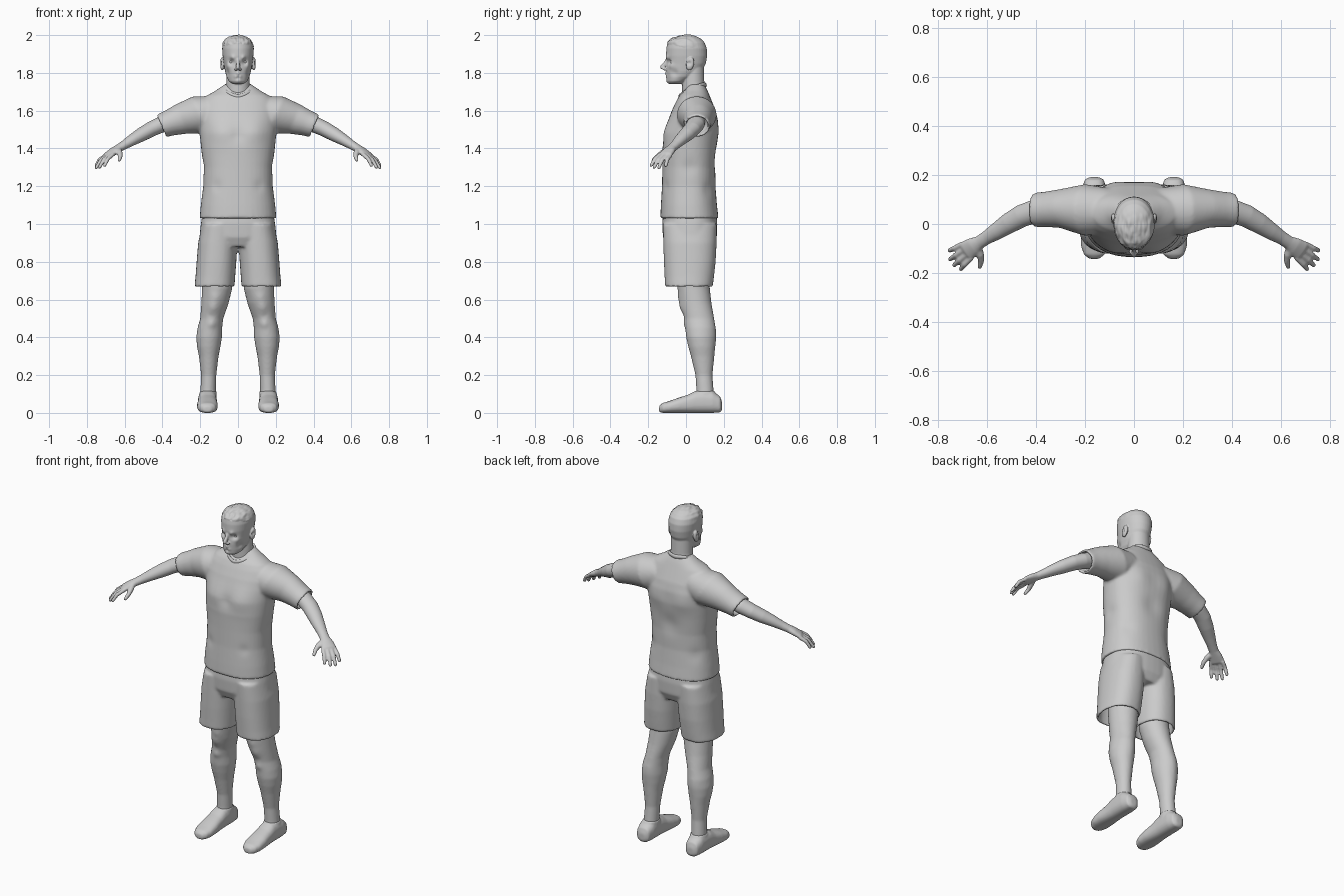
import bpy, bmesh, math
from mathutils import Vector, Matrix, noise


def tube(bm, rings, ref=(0, 1, 0), axis=None, n=2.0, seg=40):
    """Closed loft through rings (centre, a, b); fixed axis or path tangent."""
    ref, loops = Vector(ref), []
    pts = [Vector(r[0]) for r in rings]
    for i, (_, a, b) in enumerate(rings):
        t = Vector(axis) if axis else pts[min(i + 1, len(pts) - 1)] - pts[max(i - 1, 0)]
        t.normalize()
        u = ref.cross(t).normalized()
        v = t.cross(u)
        loop = []
        for k in range(seg):
            c, s = math.cos(2 * math.pi * k / seg), math.sin(2 * math.pi * k / seg)
            x = a * math.copysign(abs(c) ** (2 / n), c)
            y = b * math.copysign(abs(s) ** (2 / n), s)
            loop.append(bm.verts.new(pts[i] + u * x + v * y))
        loops.append(loop)
    for p, q in zip(loops, loops[1:]):
        for k in range(seg):
            bm.faces.new((p[k], p[(k + 1) % seg], q[(k + 1) % seg], q[k]))
    bm.faces.new(loops[0][::-1])
    bm.faces.new(loops[-1])


def stack(bm, rows, cx=0, n=2.0):
    """Vertical loft; rows are (z, half width, front y, back y[, centre x])."""
    rings = [((r[4] if len(r) > 4 else cx, (r[2] + r[3]) / 2, r[0]), r[1], (r[3] - r[2]) / 2) for r in rows]
    tube(bm, rings, axis=(0, 0, 1), n=n)


def ball(bm, c, r, tilt=0):
    m = Matrix.Translation(c) @ Matrix.Rotation(tilt, 4, 'X') @ Matrix.Diagonal((*r, 1))
    bmesh.ops.create_uvsphere(bm, u_segments=24, v_segments=16, radius=1, matrix=m)


def make(name, bm, voxel=None, smooth=5, mirror=True):
    """Mirror the parts, fuse them into one skin and relax it."""
    if mirror:
        d = bmesh.ops.duplicate(bm, geom=bm.verts[:] + bm.edges[:] + bm.faces[:])['geom']
        for v in d:
            if isinstance(v, bmesh.types.BMVert):
                v.co.x *= -1
    bmesh.ops.recalc_face_normals(bm, faces=bm.faces[:])
    me = bpy.data.meshes.new(name)
    bm.to_mesh(me)
    bm.free()
    ob = bpy.data.objects.new(name, me)
    bpy.context.collection.objects.link(ob)
    if voxel:
        m = ob.modifiers.new("fuse", 'REMESH')
        m.mode, m.voxel_size = 'VOXEL', voxel
        m = ob.modifiers.new("relax", 'SMOOTH')
        m.factor, m.iterations = 0.5, smooth
        dg = bpy.context.evaluated_depsgraph_get()
        ob.data = bpy.data.meshes.new_from_object(ob.evaluated_get(dg))
        ob.modifiers.clear()
    ob.data.shade_smooth()
    return ob


def sculpt(ob, dabs):
    """Soft pushes (centre, radius, offset), repeated on the other side."""
    for c, r, d in dabs:
        for s in ((1, -1) if c[0] else (1,)):
            p, o = Vector((c[0] * s, c[1], c[2])), Vector((d[0] * s, d[1], d[2]))
            for v in ob.data.vertices:
                q = (v.co - p).length_squared / (r * r)
                if q < 6:
                    v.co += o * math.exp(-q)


# shirt: torso plus hollow-ended sleeves
bm = bmesh.new()
stack(bm, [(1.03, .203, -.136, .172), (1.1, .197, -.133, .164), (1.2, .184, -.127, .156),
           (1.3, .184, -.125, .157), (1.4, .195, -.124, .164), (1.48, .203, -.113, .17),
           (1.55, .21, -.092, .168), (1.6, .208, -.075, .157), (1.65, .19, -.052, .137),
           (1.68, .165, -.035, .125), (1.705, .12, -.012, .115), (1.74, .07, .01, .098)], n=2.3)
tube(bm, [((.1, .055, 1.6), .09, .085), ((.2, .057, 1.578), .105, .105), ((.3, .063, 1.555), .079, .083),
          ((.36, .06, 1.535), .072, .07), ((.407, .057, 1.519), .07, .064),
          ((.407, .057, 1.519), .058, .052), ((.36, .06, 1.537), .056, .05)],
     ref=(0, 0, 1), axis=(.92, 0, -.39))
shirt = make("shirt", bm, .008, 6)
sculpt(shirt, [((.09, -.1, 1.49), .07, (0, -.012, 0)), ((0, -.12, 1.47), .035, (0, .006, 0)),
               ((0, .17, 1.35), .06, (0, -.01, 0)), ((.09, .165, 1.5), .06, (0, .008, 0)),
               ((.12, -.12, 1.2), .03, (0, .006, 0)), ((.15, .12, 1.18), .04, (0, -.006, 0)),
               ((.2, .02, 1.3), .04, (-.006, 0, 0))])

# collar band, higher at the back
bm = bmesh.new()
ringpts = []
for k in range(48):
    a = 2 * math.pi * k / 48
    ringpts.append(Vector((.075 * math.cos(a), .035 + .068 * math.sin(a),
                           1.705 + .03 * math.sin(a) + .012 * abs(math.cos(a)))))
loops = []
for p in ringpts:
    out = Vector((p.x, p.y - .035, 0)).normalized()
    loops.append([bm.verts.new(p + out * .007 * math.cos(b) + Vector((0, 0, .012 * math.sin(b))))
                  for b in [math.pi / 4 * j for j in range(8)]])
for i in range(48):
    for j in range(8):
        p, q = loops[i], loops[(i + 1) % 48]
        bm.faces.new((p[j], q[j], q[(j + 1) % 8], p[(j + 1) % 8]))
make("collar", bm, mirror=False)

# shorts: pelvis and two hollow legs
bm = bmesh.new()
stack(bm, [(1.07, .185, -.12, .16), (1.0, .197, -.126, .166), (.93, .204, -.122, .163),
           (.88, .17, -.1, .14)], n=2.4)
stack(bm, [(1.0, .09, -.122, .162, .1), (.9, .104, -.12, .162, .107), (.8, .105, -.117, .157, .114),
           (.72, .105, -.113, .148, .12), (.665, .106, -.111, .141, .125),
           (.665, .093, -.098, .128, .125), (.83, .09, -.1, .138, .113)], n=2.3)
make("shorts", bm, .008, 5)

# legs
bm = bmesh.new()
stack(bm, [(.86, .08, -.06, .12, .112), (.66, .08, -.045, .126, .11), (.58, .072, -.03, .135, .122),
           (.5, .061, -.01, .149, .139), (.45, .065, -.004, .155, .149), (.4, .068, .001, .155, .153),
           (.35, .062, .012, .154, .155), (.3, .052, .026, .15, .155), (.2, .04, .05, .14, .155),
           (.12, .041, .055, .146, .158), (.05, .042, .05, .15, .16)])
legs = make("legs", bm, .007, 5)
sculpt(legs, [((.13, -.02, .56), .03, (0, -.008, 0)), ((.12, -.03, .61), .03, (0, -.006, 0)),
              ((.14, 0, .52), .015, (0, .005, 0)), ((.14, 0, .47), .02, (0, -.006, 0)),
              ((.15, .15, .41), .05, (0, .005, 0))])

# shoes with a cuff around the ankle
bm = bmesh.new()
shoe = [(.191, .02, .036, .022), (.18, .04, .045, .043), (.14, .049, .058, .058), (.09, .05, .06, .06),
        (.05, .05, .058, .058), (.01, .051, .048, .048), (-.04, .055, .04, .04), (-.09, .054, .031, .031),
        (-.125, .042, .026, .026), (-.142, .02, .02, .016)]
tube(bm, [((.162, y, z), a, b) for y, a, z, b in shoe], ref=(0, 0, 1), axis=(0, -1, 0), n=2.5)
stack(bm, [(.07, .047, .035, .162, .159), (.1, .046, .042, .158, .159), (.115, .044, .05, .154, .158)])
make("shoes", bm, .006, 4)

# arms with palm, fingers and thumb
bm = bmesh.new()
up = (0, 0, 1)
tube(bm, [((.32, .06, 1.56), .046, .046), ((.41, .05, 1.525), .048, .043), ((.46, .032, 1.502), .046, .04),
          ((.51, .003, 1.474), .042, .037), ((.56, -.03, 1.445), .035, .03), ((.6, -.055, 1.42), .028, .024),
          ((.63, -.075, 1.402), .027, .021), ((.655, -.091, 1.387), .037, .02),
          ((.683, -.11, 1.367), .043, .016), ((.69, -.115, 1.361), .038, .011)], ref=up)
fingers = [((.662, -.137, 1.368), (.71, -.188, 1.305)), ((.676, -.119, 1.369), (.738, -.172, 1.295)),
           ((.689, -.101, 1.368), (.755, -.147, 1.292)), ((.7, -.082, 1.364), (.757, -.11, 1.303))]
for root, tip in fingers:
    r, t = Vector(root), Vector(tip)
    mid = r.lerp(t, .5) + Vector((.004, -.003, .008))
    tube(bm, [(r, .011, .011), (mid, .011, .0105), (r.lerp(t, .92), .0095, .009), (t, .005, .005)],
         ref=up, seg=16)
tube(bm, [((.635, -.088, 1.397), .014, .014), ((.627, -.125, 1.378), .016, .015),
          ((.623, -.152, 1.358), .012, .012), ((.629, -.176, 1.337), .009, .009),
          ((.631, -.181, 1.333), .005, .005)], ref=up, seg=16)
make("arms", bm, .005, 3)

# head: skull, neck, nose and ears
bm = bmesh.new()
stack(bm, [(1.742, .03, -.09, -.02), (1.755, .048, -.099, 0), (1.78, .061, -.102, .05),
           (1.81, .069, -.104, .085), (1.85, .075, -.102, .105), (1.89, .081, -.106, .112),
           (1.93, .084, -.104, .11), (1.96, .078, -.098, .099), (1.98, .063, -.08, .08),
           (1.993, .04, -.05, .055), (2.0, .015, -.012, .03)], n=2.1)
stack(bm, [(1.64, .072, -.02, .115), (1.7, .065, -.02, .107), (1.75, .062, -.02, .097), (1.83, .06, -.015, .095)])
tube(bm, [((0, -.095, 1.877), .008, .01), ((0, -.108, 1.853), .009, .01),
          ((0, -.124, 1.832), .011, .013), ((0, -.125, 1.82), .01, .012)], seg=20, ref=(0, 1, .2))
ball(bm, (.011, -.112, 1.82), (.009, .012, .008))
ball(bm, (.084, .022, 1.848), (.011, .021, .036), -.2)
head = make("head", bm, .004, 3)
sculpt(head, [((.034, -.09, 1.858), .015, (0, .014, 0)), ((.03, -.1, 1.88), .013, (0, -.007, 0)),
              ((.052, -.08, 1.838), .018, (.004, -.004, 0)), ((.055, -.06, 1.8), .02, (-.006, .003, 0)),
              ((0, -.108, 1.796), .012, (0, -.009, 0)), ((.013, -.104, 1.78), .01, (0, -.005, 0)),
              ((.01, -.113, 1.788), .006, (0, .005, 0)), ((0, -.104, 1.772), .009, (0, .005, 0)),
              ((0, -.1, 1.756), .018, (0, -.006, 0)), ((.096, .016, 1.852), .011, (-.009, 0, 0))])
# swept hair relief above the hairline
for v in head.data.vertices:
    c = v.co
    if c.z > 1.935 + .02 * max(0, -c.y / .1):
        n = noise.noise(Vector((c.x * 70, c.y * 28, c.z * 45)))
        fade = max(0, min(1, (.07 - c.y) / .08))
        c += (c - Vector((0, 0, 1.88))).normalized() * (.001 + .006 * n) * fade

# eyes
bm = bmesh.new()
ball(bm, (.034, -.07, 1.858), (.014, .0125, .0105))
make("eyes", bm)
